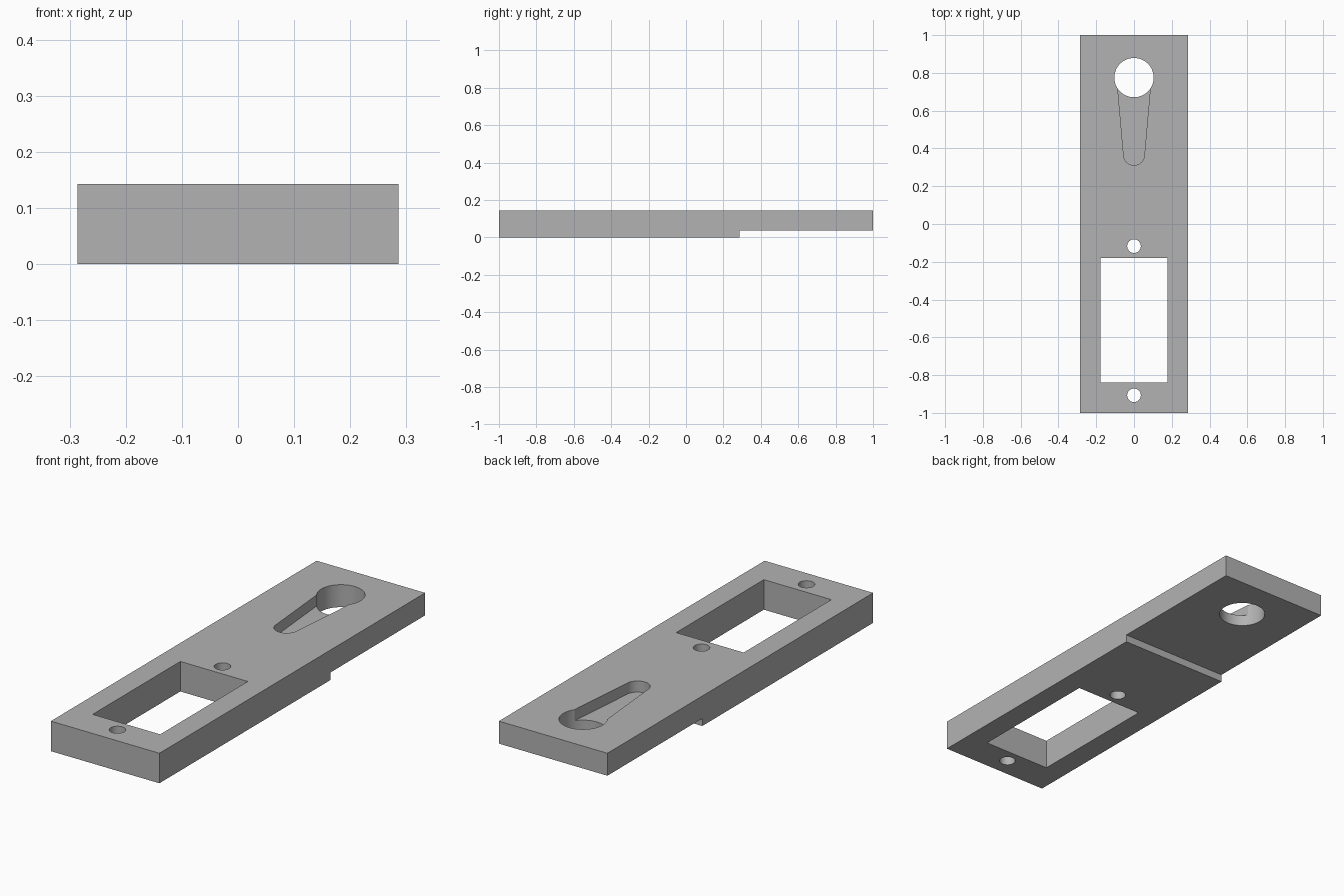
import bpy
import bmesh
from math import cos, sin, pi, radians

cube = bpy.data.objects.get("Cube")
if cube:
    bpy.data.objects.remove(cube, do_unlink=True)

TOP, STEP = 0.143, 0.036          # plate top, underside of the thin end
HALF_WIDTH = 0.286

grey = bpy.data.materials.new("light grey")
grey.diffuse_color = (0.45, 0.45, 0.45, 1)
grey.use_nodes = True
grey.node_tree.nodes["Principled BSDF"].inputs["Base Color"].default_value = grey.diffuse_color


def prism(name, points, offset):
    """Extrude a closed outline along the offset vector."""
    bm = bmesh.new()
    face = bm.faces.new([bm.verts.new(p) for p in points])
    extruded = bmesh.ops.extrude_face_region(bm, geom=[face])["geom"]
    moved = [g for g in extruded if isinstance(g, bmesh.types.BMVert)]
    bmesh.ops.translate(bm, verts=moved, vec=offset)
    bmesh.ops.recalc_face_normals(bm, faces=bm.faces)
    mesh = bpy.data.meshes.new(name)
    bm.to_mesh(mesh)
    bm.free()
    mesh.materials.append(grey)
    obj = bpy.data.objects.new(name, mesh)
    bpy.context.collection.objects.link(obj)
    return obj


def arc(y, radius, start, end, steps):
    return [(radius * cos(start + (end - start) * i / steps),
             y + radius * sin(start + (end - start) * i / steps))
            for i in range(steps + 1)]


def cutter(name, outline, bottom=-0.1):
    obj = prism(name, [(x, y, bottom) for x, y in outline], (0, 0, 0.3 - bottom))
    obj.hide_render = True
    return obj


def round_cutter(name, y, radius):
    return cutter(name, arc(y, radius, 0, 2 * pi, 64)[:-1])


# Plate: stepped side profile extruded across the width
profile = [(-1, 0), (0.286, 0), (0.286, STEP), (1, STEP), (1, TOP), (-1, TOP)]
plate = prism("mounting_plate", [(-HALF_WIDTH, y, z) for y, z in profile],
              (2 * HALF_WIDTH, 0, 0))

# Openings: window, two screw holes, keyhole and its blind tapered slot
w = 0.178
slot = arc(0.366, 0.055, pi, 2 * pi, 24) + [(0.091, 0.775), (-0.091, 0.775)]
cutters = [
    cutter("window_cutter", [(-w, -0.84), (w, -0.84), (w, -0.18), (-w, -0.18)]),
    round_cutter("front_screw_cutter", -0.907, 0.036),
    round_cutter("middle_screw_cutter", -0.117, 0.036),
    round_cutter("keyhole_cutter", 0.775, 0.104),
    cutter("slot_cutter", slot, bottom=TOP - 0.053),
]

bpy.ops.object.select_all(action='DESELECT')
plate.select_set(True)
bpy.context.view_layer.objects.active = plate
for tool in cutters:
    cut = plate.modifiers.new(tool.name, 'BOOLEAN')
    cut.operation = 'DIFFERENCE'
    cut.solver = 'EXACT'
    cut.object = tool
    bpy.ops.object.modifier_apply(modifier=cut.name)
for tool in cutters:
    bpy.data.objects.remove(tool, do_unlink=True)

bpy.ops.object.shade_smooth_by_angle(angle=radians(30))
